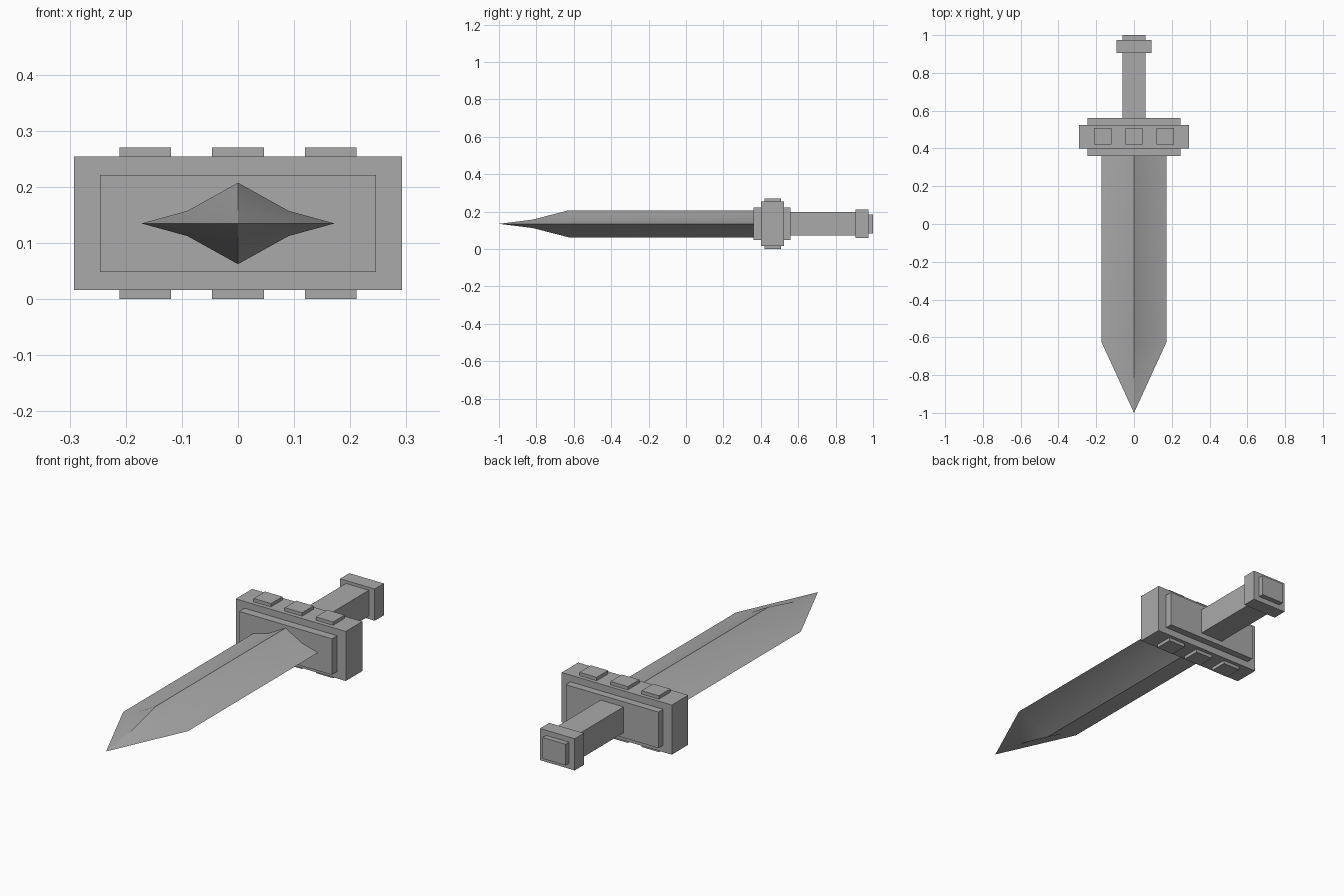
import bpy
import bmesh

cube = bpy.data.objects.get("Cube")
if cube:
    bpy.data.objects.remove(cube, do_unlink=True)

GREY = (0.4, 0.4, 0.4, 1.0)
steel = bpy.data.materials.new("plain grey")
steel.use_nodes = True
steel.diffuse_color = GREY
steel.node_tree.nodes["Principled BSDF"].inputs["Base Color"].default_value = GREY

MID = 0.135  # height of the sword's centre plane


def add_object(name, bm):
    bmesh.ops.recalc_face_normals(bm, faces=bm.faces)
    mesh = bpy.data.meshes.new(name)
    bm.to_mesh(mesh)
    bm.free()
    mesh.materials.append(steel)
    obj = bpy.data.objects.new(name, mesh)
    bpy.context.collection.objects.link(obj)
    return obj


def box(name, half_x, y0, y1, half_z, x=0.0, z=MID):
    bm = bmesh.new()
    bmesh.ops.create_cube(bm, size=1)
    for v in bm.verts:
        v.co = (x + v.co.x * 2 * half_x,
                (y0 + y1) / 2 + v.co.y * (y1 - y0),
                z + v.co.z * 2 * half_z)
    return add_object(name, bm)


# Blade: ridged section, with a stepped taper to the point
def blade():
    bm = bmesh.new()
    back, shoulder = 0.38, -0.625
    half = [(0.172, 0), (0.09, 0.0225), (0, 0.0725)]
    upper = half + [(-x, z) for x, z in half[-2::-1]]
    section = upper + [(x, -z) for x, z in upper[-2:0:-1]]
    rear = [bm.verts.new((x, back, MID + z)) for x, z in section]
    front = [bm.verts.new((x, shoulder, MID + z)) for x, z in section]
    tip = bm.verts.new((0, -1, MID))
    n = len(section)
    bm.faces.new(rear)
    for i in range(n):
        j = (i + 1) % n
        bm.faces.new((rear[i], rear[j], front[j], front[i]))
    # facets of the point, for the upper and the lower side
    for side, ring in ((1, front[:5]), (-1, [front[4], front[5], front[6], front[7], front[0]])):
        right, inner_r, ridge, inner_l, left = ring
        end = bm.verts.new((0, -0.82, MID + side * 0.0225))
        for edge, inner in ((right, inner_r), (left, inner_l)):
            bm.faces.new((edge, inner, end, tip))
            bm.faces.new((inner, ridge, end))
    obj = add_object("blade", bm)
    bpy.ops.object.select_all(action="DESELECT")
    obj.select_set(True)
    bpy.context.view_layer.objects.active = obj
    bpy.ops.object.shade_smooth_by_angle()


blade()

# Guard with its raised plate and studs
box("guard", 0.292, 0.40, 0.525, 0.119)
box("guard_plate", 0.246, 0.36, 0.56, 0.0865)
for side, label in ((1, "top"), (-1, "bottom")):
    for place, x in (("left", 0.165), ("middle", 0), ("right", -0.165)):
        box(f"stud_{label}_{place}", 0.046, 0.42, 0.507, 0.0125,
            x=x, z=MID + side * 0.1225)

# Grip and pommel
box("grip", 0.061, 0.55, 0.91, 0.062)
box("pommel", 0.092, 0.905, 0.975, 0.076)
box("pommel_cap", 0.061, 0.97, 1.0, 0.051)
